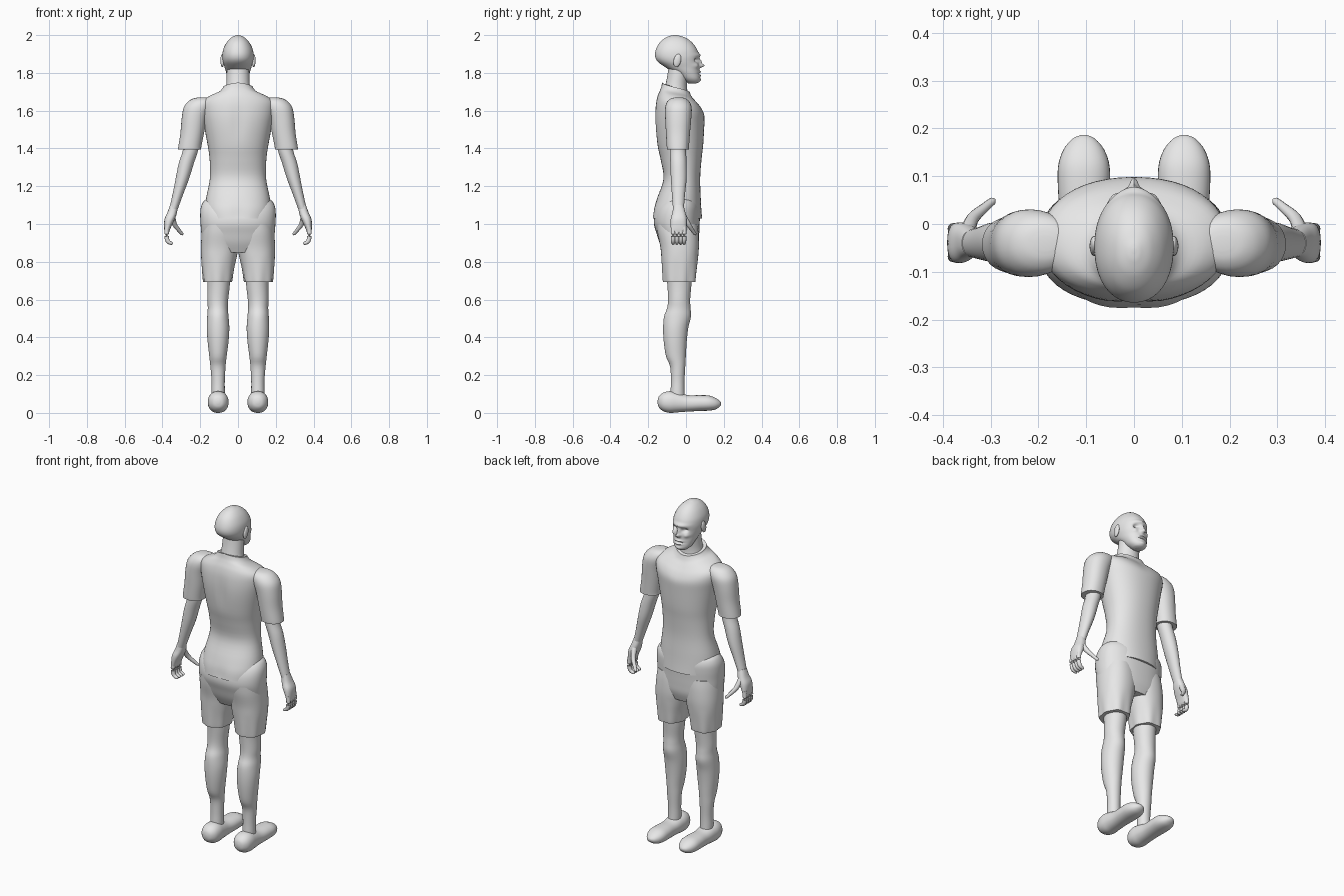
import bpy, bmesh, math
from mathutils import Vector

grey = bpy.data.materials.new("light_grey")
grey.diffuse_color = (0.8, 0.8, 0.8, 1)


def finish(name, bm, mirror=False, angle=45):
    bmesh.ops.recalc_face_normals(bm, faces=bm.faces)
    me = bpy.data.meshes.new(name)
    bm.to_mesh(me)
    bm.free()
    me.materials.append(grey)
    ob = bpy.data.objects.new(name, me)
    bpy.context.collection.objects.link(ob)
    bpy.ops.object.select_all(action='DESELECT')
    ob.select_set(True)
    bpy.context.view_layer.objects.active = ob
    bpy.ops.object.shade_smooth_by_angle(angle=math.radians(angle))
    if mirror:
        ob.modifiers.new("Mirror", 'MIRROR').use_mirror_merge = False
    return ob


def skin_rings(bm, rings):
    vs = [[bm.verts.new(p) for p in r] for r in rings]
    n = len(vs[0])
    for a, b in zip(vs, vs[1:]):
        for i in range(n):
            j = (i + 1) % n
            bm.faces.new((a[i], a[j], b[j], b[i]))
    bm.faces.new(vs[0])
    bm.faces.new(vs[-1])


def smooth_rows(rows, steps):
    """Catmull-Rom interpolation between section rows."""
    out = []
    for k in range(len(rows) - 1):
        p0, p1 = rows[max(k - 1, 0)], rows[k]
        p2, p3 = rows[k + 1], rows[min(k + 2, len(rows) - 1)]
        for s in range(steps):
            t = s / steps
            out.append([0.5 * (2 * b + (c - a) * t + (2 * a - 5 * b + 4 * c - d) * t * t
                               + (3 * b - a - 3 * c + d) * t ** 3)
                        for a, b, c, d in zip(p0, p1, p2, p3)])
    return out + [rows[-1]]


def loft(name, rows, along='z', power=2.0, n=32, steps=4, warp=None, mirror=False):
    """Rows are (position, a0, a1, b0, b1): bounds of each rounded section."""
    rings = []
    for t, a0, a1, b0, b1 in smooth_rows(rows, steps):
        ring = []
        for i in range(n):
            w = 2 * math.pi * i / n
            c, s = math.cos(w), math.sin(w)
            a = (a0 + a1) / 2 + (a1 - a0) / 2 * math.copysign(abs(c) ** (2 / power), c)
            b = (b0 + b1) / 2 + (b1 - b0) / 2 * math.copysign(abs(s) ** (2 / power), s)
            p = Vector((a, b, t)) if along == 'z' else Vector((a, t, b))
            ring.append(warp(p) if warp else p)
        rings.append(ring)
    bm = bmesh.new()
    skin_rings(bm, rings)
    return finish(name, bm, mirror)


def centred(rows):
    return [(z, -x, x, y0, y1) for z, x, y0, y1 in rows]


def tube(name, pts, n=12):
    """Tapered digit through (x, y, z, radius) points, with a rounded tip."""
    rows = smooth_rows(pts, 4)
    tip, d = Vector(rows[-1][:3]), Vector(rows[-1][:3]) - Vector(rows[-2][:3])
    r = rows[-1][3]
    rows.append([*(tip + d.normalized() * r * 0.7), r * 0.5])
    rings = []
    for k, (x, y, z, r) in enumerate(rows):
        d = Vector(rows[min(k + 1, len(rows) - 1)][:3]) - Vector(rows[max(k - 1, 0)][:3])
        q = d.to_track_quat('Z', 'Y')
        rings.append([Vector((x, y, z)) + q @ Vector((r * math.cos(2 * math.pi * i / n),
                      r * math.sin(2 * math.pi * i / n), 0)) for i in range(n)])
    bm = bmesh.new()
    skin_rings(bm, rings)
    return finish(name, bm, True)


# Head: skull loft with brow, sockets, nose, cheeks, lips and chin raised or sunk
FACE = [(0, 1.895, .045, .010, .010), (.032, 1.868, .013, .010, -.020),
        (-.032, 1.868, .013, .010, -.020), (0, 1.858, .009, .016, .015),
        (0, 1.838, .012, .010, .026), (.045, 1.838, .014, .012, .008),
        (-.045, 1.838, .014, .012, .008), (0, 1.805, .022, .005, .009),
        (0, 1.796, .024, .003, -.006), (0, 1.787, .020, .005, .009),
        (0, 1.763, .020, .010, .006)]


def sculpt_face(p):
    q = p.copy()
    if p.y > 0:
        for x, z, sx, sz, d in FACE:
            q.y += d * math.exp(-((p.x - x) / sx) ** 2 - ((p.z - z) / sz) ** 2) * min(1, p.y / .03)
    return q


loft("head", centred([
    (1.745, .018, .012, .055), (1.752, .034, 0, .068), (1.77, .050, -.025, .074),
    (1.80, .062, -.06, .071), (1.83, .071, -.11, .070), (1.86, .080, -.150, .068),
    (1.89, .083, -.164, .068), (1.925, .078, -.159, .058), (1.96, .061, -.140, .033),
    (1.985, .038, -.11, 0), (1.997, .016, -.08, -.035), (2.0, .004, -.06, -.05)]),
    power=2.15, n=96, steps=7, warp=sculpt_face)

# Ears
bm = bmesh.new()
bmesh.ops.create_uvsphere(bm, u_segments=20, v_segments=12, radius=1)
for v in bm.verts:
    x, y, z = v.co
    v.co = (.083 + .010 * x, -.046 + .020 * y + .006 * z, 1.865 + .035 * z)
finish("ear", bm, True)

# Neck
loft("neck", centred([(1.64, .078, -.12, .02), (1.70, .068, -.118, .008), (1.74, .062, -.108, .006),
                      (1.79, .060, -.098, .012), (1.85, .058, -.09, .02)]))


# Shirt body: the collar slopes down toward the chest
def slope_collar(p):
    f = max(0, min(1, (p.z - 1.5) / .2))
    side = max(0, 1 - abs(p.x) / .16)
    blade = 0
    if p.y < -.05:
        # shallow channel between the shoulder blades and a waist crease
        blade = .008 * math.exp(-(p.x / .03) ** 2 - ((p.z - 1.53) / .08) ** 2)
        blade += .006 * math.exp(-(p.x / .04) ** 2 - ((p.z - 1.05) / .05) ** 2)
    return Vector((p.x, p.y + blade, p.z - .35 * (p.y + .05) * f * (.4 + .6 * side)))


loft("shirt_body", centred([
    (1.03, .170, -.180, .085), (1.08, .174, -.172, .081), (1.14, .168, -.152, .078),
    (1.24, .149, -.119, .075), (1.34, .150, -.134, .082), (1.42, .161, -.152, .091),
    (1.53, .182, -.165, .097), (1.60, .195, -.163, .097), (1.645, .192, -.153, .080),
    (1.675, .155, -.140, .055), (1.695, .105, -.132, .035), (1.712, .085, -.128, .024),
    (1.722, .080, -.126, .020)]), power=2.2, n=48, warp=slope_collar)

# Shirt sleeves with rounded shoulders
loft("sleeve", [
    (1.395, .195, .318, -.100, .015), (1.41, .194, .316, -.102, .016),
    (1.48, .180, .305, -.106, .021), (1.56, .163, .298, -.110, .028),
    (1.615, .140, .288, -.110, .030), (1.648, .128, .264, -.099, .018),
    (1.665, .142, .235, -.078, -.002), (1.670, .165, .205, -.055, -.025)],
    power=2.15, mirror=True)

# Forearms
loft("forearm", [
    (1.45, .200, .290, -.085, .000), (1.39, .211, .292, -.085, .000),
    (1.32, .234, .314, -.083, .003), (1.24, .259, .330, -.080, .003),
    (1.15, .293, .348, -.074, -.006), (1.07, .322, .366, -.068, -.012)], mirror=True)

# Hands
loft("palm", [
    (1.10, .318, .360, -.066, -.014), (1.06, .323, .374, -.072, -.003),
    (1.025, .335, .389, -.081, .003), (.985, .354, .391, -.081, .002),
    (.96, .363, .389, -.078, -.001), (.95, .370, .384, -.07, -.008)], power=2.4, mirror=True)
for k, y in enumerate((-.068, -.048, -.028, -.010)):
    tube("finger_%d" % (k + 1), [(.376, y, .985, .012), (.378, y, .935, .012),
                                 (.370, y, .907, .011), (.350, y, .897, .008)])
tube("thumb", [(.348, -.015, 1.045, .016), (.337, .012, 1.0, .013),
               (.313, .034, .967, .010), (.296, .048, .947, .008)])

# Shorts: hips joined to two leg tubes
loft("shorts_hips", centred([
    (.85, .150, -.115, .050), (.90, .186, -.140, .066), (.95, .194, -.156, .070),
    (1.00, .198, -.170, .072), (1.05, .200, -.166, .074), (1.09, .196, -.150, .072),
    (1.12, .182, -.125, .060), (1.135, .16, -.10, .04)]), power=2.3, n=48)


def fold_hem(p):
    # soft pleats that fade out above the hem
    f = max(0, min(1, (.83 - p.z) / .13))
    w = math.atan2(p.y + .035, p.x - .108)
    k = 1 + .035 * f * math.sin(7 * w)
    return Vector((.108 + (p.x - .108) * k, -.035 + (p.y + .035) * k, p.z))


loft("shorts_leg", [
    (.693, .034, .182, -.118, .050), (.70, .032, .184, -.120, .052),
    (.76, .022, .190, -.125, .058), (.82, .008, .195, -.130, .064),
    (.88, -.004, .196, -.136, .068), (.95, -.006, .192, -.150, .066),
    (1.0, 0, .185, -.155, .06)], n=48, power=2.2, warp=fold_hem, mirror=True)

# Legs with knee and calf
loft("leg", [
    (.74, .040, .165, -.105, .035), (.67, .044, .162, -.098, .028),
    (.60, .052, .162, -.095, .022), (.555, .054, .160, -.100, .024),
    (.51, .050, .163, -.116, .026), (.45, .046, .165, -.121, .012),
    (.38, .050, .161, -.118, .004), (.30, .060, .152, -.106, -.001),
    (.245, .066, .146, -.084, -.004), (.17, .070, .140, -.080, -.008),
    (.11, .070, .140, -.082, -.008), (.06, .072, .138, -.085, -.005)], mirror=True)

# Shoes: round heel and long toe
loft("shoe", [
    (-.150, .097, .113, .050, .066), (-.143, .076, .134, .028, .088),
    (-.120, .057, .153, .009, .107), (-.085, .050, .160, .000, .115),
    (-.045, .052, .158, .003, .108), (.01, .055, .155, .007, .094),
    (.07, .051, .159, .010, .094), (.12, .051, .159, .012, .092),
    (.155, .062, .148, .018, .080), (.178, .081, .129, .032, .064),
    (.186, .098, .112, .044, .054)], along='y', power=2.2, mirror=True)
